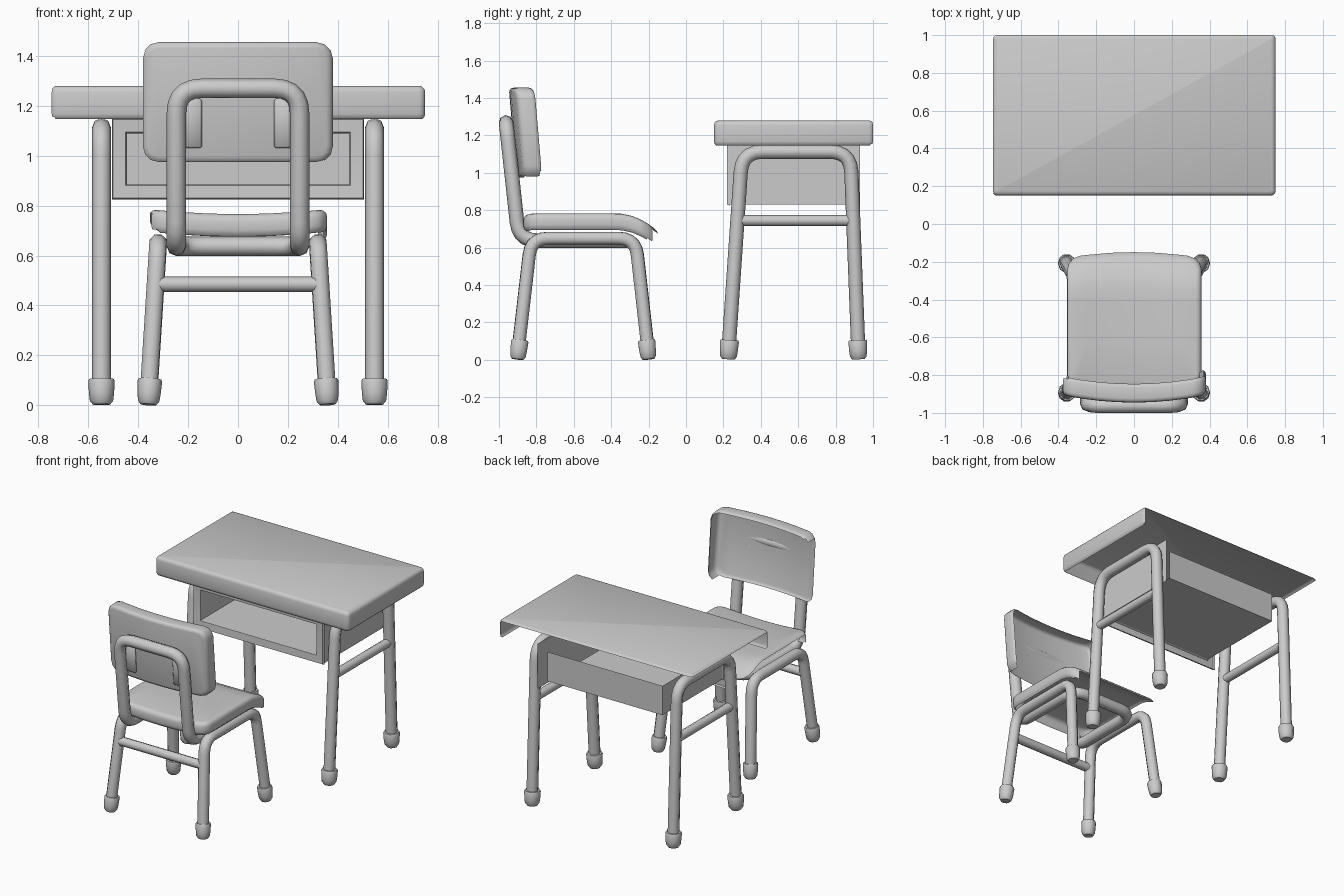
import bpy, bmesh
from mathutils import Vector, Matrix

if "Cube" in bpy.data.objects:
    bpy.data.objects.remove(bpy.data.objects["Cube"])


def finish(name, bm, angle=0.9):
    me = bpy.data.meshes.new(name)
    bm.to_mesh(me)
    bm.free()
    ob = bpy.data.objects.new(name, me)
    bpy.context.collection.objects.link(ob)
    smooth(ob, angle)
    return ob


def smooth(ob, angle=0.9):
    bpy.ops.object.select_all(action='DESELECT')
    ob.select_set(True)
    bpy.context.view_layer.objects.active = ob
    if ob.type == 'CURVE':
        bpy.ops.object.convert(target='MESH')
    bpy.ops.object.shade_smooth_by_angle(angle=angle)


def fillet(pts, rad, closed=False, steps=5):
    """Round the corners of a path."""
    pts = [Vector(p) for p in pts]
    n, out = len(pts), []
    for i, p in enumerate(pts):
        if not closed and i in (0, n - 1):
            out.append(p)
            continue
        a = p + (pts[i - 1] - p).normalized() * rad
        b = p + (pts[(i + 1) % n] - p).normalized() * rad
        for k in range(steps + 1):
            t = k / steps
            out.append(a * (1 - t) ** 2 + p * (2 * t * (1 - t)) + b * t * t)
    return out


def tube(name, pts, r, rad=0.0, closed=False):
    path = fillet(pts, rad, closed) if rad else [Vector(p) for p in pts]
    cu = bpy.data.curves.new(name, 'CURVE')
    cu.dimensions = '3D'
    cu.bevel_depth = r
    cu.bevel_resolution = 2
    cu.use_fill_caps = True
    sp = cu.splines.new('POLY')
    sp.points.add(len(path) - 1)
    for q, p in zip(sp.points, path):
        q.co = (*p, 1)
    sp.use_cyclic_u = closed
    ob = bpy.data.objects.new(name, cu)
    bpy.context.collection.objects.link(ob)
    smooth(ob)


def foot(name, base, top, r):
    """Rubber cap, lathed and tilted along the leg."""
    prof = [(0, 0), (.66, 0), (.88, .015), (.95, .045), (1, .095), (.93, .103), (.6, .103)]
    bm = bmesh.new()
    vs = [bm.verts.new((a * r, 0, z)) for a, z in prof]
    es = [bm.edges.new(e) for e in zip(vs, vs[1:])]
    bmesh.ops.spin(bm, geom=vs + es, cent=(0, 0, 0), axis=(0, 0, 1), angle=6.283185, steps=10)
    bmesh.ops.remove_doubles(bm, verts=bm.verts, dist=1e-4)
    bmesh.ops.recalc_face_normals(bm, faces=bm.faces)
    d = Vector(top) - Vector(base)
    rot = Vector((0, 0, 1)).rotation_difference(d).to_matrix().to_4x4()
    bm.transform(Matrix.Translation((base[0], base[1], 0.003)) @ rot)
    finish(name, bm)


def shell(name, lo, hi, axis, corner, rim, cuts, deform=None):
    """Rounded slab left open underneath, on its left and on its +y side."""
    lo, hi = Vector(lo), Vector(hi)
    bm = bmesh.new()
    bmesh.ops.create_cube(bm, size=1)
    for v in bm.verts:
        v.co = (lo + hi) / 2 + v.co * (hi - lo)
    along = [e for e in bm.edges
             if abs((e.verts[0].co - e.verts[1].co).normalized()[axis]) > .9]
    bmesh.ops.bevel(bm, geom=along, offset=corner, segments=3, profile=.5, affect='EDGES')
    bm.normal_update()
    rims = {e for f in bm.faces if abs(f.normal[axis]) > .9 for e in f.edges}
    bmesh.ops.bevel(bm, geom=list(rims), offset=rim, segments=3, profile=.5, affect='EDGES')
    for ax, vals in cuts.items():
        no = Vector((0, 0, 0))
        no[ax] = 1
        for c in vals:
            bmesh.ops.bisect_plane(bm, geom=bm.verts[:] + bm.edges[:] + bm.faces[:],
                                   plane_co=no * c, plane_no=no)
    bm.normal_update()
    gone = [f for f in bm.faces
            if f.normal.x < -.8 or f.normal.y > .8 or f.normal.z < -.8
            or f.normal.dot((1, -1, 1)) < -.3]
    bmesh.ops.delete(bm, geom=gone, context='FACES')
    if deform:
        for v in bm.verts:
            v.co = deform(v.co.copy())
    finish(name, bm)


# desk top
shell("desk_top", (-.75, .15, 1.143), (.75, 1.003, 1.28), 2, .025, .025, {})

# desk drawer box: outer sheets, inner tray and a raised front frame
bm = bmesh.new()


def quad(*pts):
    bm.faces.new([bm.verts.new(p) for p in pts])


X, Z0, Z1 = .5, .83, 1.145
I, F, Y = .445, .885, .895
quad((X, .225, Z0), (X, .93, Z0), (X, .93, Z1), (X, .225, Z1))
quad((-I, .225, F), (I, .225, F), (I, Y, F), (-I, Y, F))
quad((-I, Y, F), (I, Y, F), (I, Y, 1.09), (-I, Y, 1.09))
quad((-I, .225, F), (-I, Y, F), (-I, Y, 1.09), (-I, .225, 1.09))
rings = []
for inset, y in ((-.005, .235), (0, .22), (.05, .225), (.055, .235)):
    x, a, b = X - inset, Z0 + inset, Z1 - inset
    rings.append([bm.verts.new(p) for p in ((-x, y, a), (x, y, a), (x, y, b), (-x, y, b))])
for p, q in zip(rings, rings[1:]):
    for i in range(4):
        j = (i + 1) % 4
        bm.faces.new((p[i], p[j], q[j], q[i]))
finish("desk_drawer_box", bm, .5)

# leg frames, feet and bars on both sides
for s, side in ((-1, "left"), (1, "right")):
    desk = [(s * .547, .226, .03), (s * .547, .30, 1.113),
            (s * .547, .88, 1.113), (s * .547, .922, .03)]
    chair = [(s * .359, -.900, .03), (s * .320, -.828, .65),
             (s * .320, -.27, .65), (s * .359, -.200, .03)]
    for kind, path, r, fr, rad in (("desk", desk, .038, .053, .11),
                                   ("chair", chair, .037, .049, .09)):
        tube(f"{kind}_leg_frame_{side}", path, r, rad)
        foot(f"{kind}_foot_a_{side}", path[0], path[1], fr)
        foot(f"{kind}_foot_b_{side}", path[3], path[2], fr)
    tube(f"desk_side_bar_{side}", [(s * .547, .275, .745), (s * .547, .895, .745)], .03)
    # backrest mounting pad
    bm = bmesh.new()
    bmesh.ops.create_cube(bm, size=1)
    bm.transform(Matrix.Translation((s * .195, -.924, 1.13)) @ Matrix.Rotation(.08, 4, 'X')
                 @ Matrix.Diagonal((.1, .022, .2, 1)))
    bmesh.ops.bevel(bm, geom=bm.edges[:], offset=.008, segments=1, affect='EDGES')
    finish(f"backrest_pad_{side}", bm)

# chair rear bar
tube("chair_rear_bar", [(-.325, -.85, .485), (.325, -.85, .485)], .031)

# chair back frame: one closed loop running up the back and under the seat
B = .247
tube("chair_back_frame",
     [(-B, -.962, 1.27), (B, -.962, 1.27), (B, -.893, .637), (B, -.32, .637),
      (-B, -.32, .637), (-B, -.893, .637)], .039, .1, True)


# seat, dished and drooping at the front
def seat_shape(c):
    u = (c.x / .357) ** 2
    t = max(0, (c.y + .36) / .21)
    c.z += .02 * u - .075 * t * t
    c.y -= .03 * u * max(0, (c.y + .5) / .35)
    return c


shell("seat", (-.357, -.868, .672), (.357, -.145, .766), 2, .07, .03,
      {0: (-.25, -.12, 0, .12, .25), 1: (-.6, -.4, -.33, -.27, -.21)}, seat_shape)


# backrest, curved and leaning back
def back_shape(c):
    c.y += .04 * (c.x / .38) ** 2 - .04 * (c.z - .98) / .47
    return c


shell("backrest", (-.384, -.907, .972), (.38, -.804, 1.455), 1, .065, .024,
      {0: (-.28, -.19, -.095, 0, .095, .19, .28)}, back_shape)
